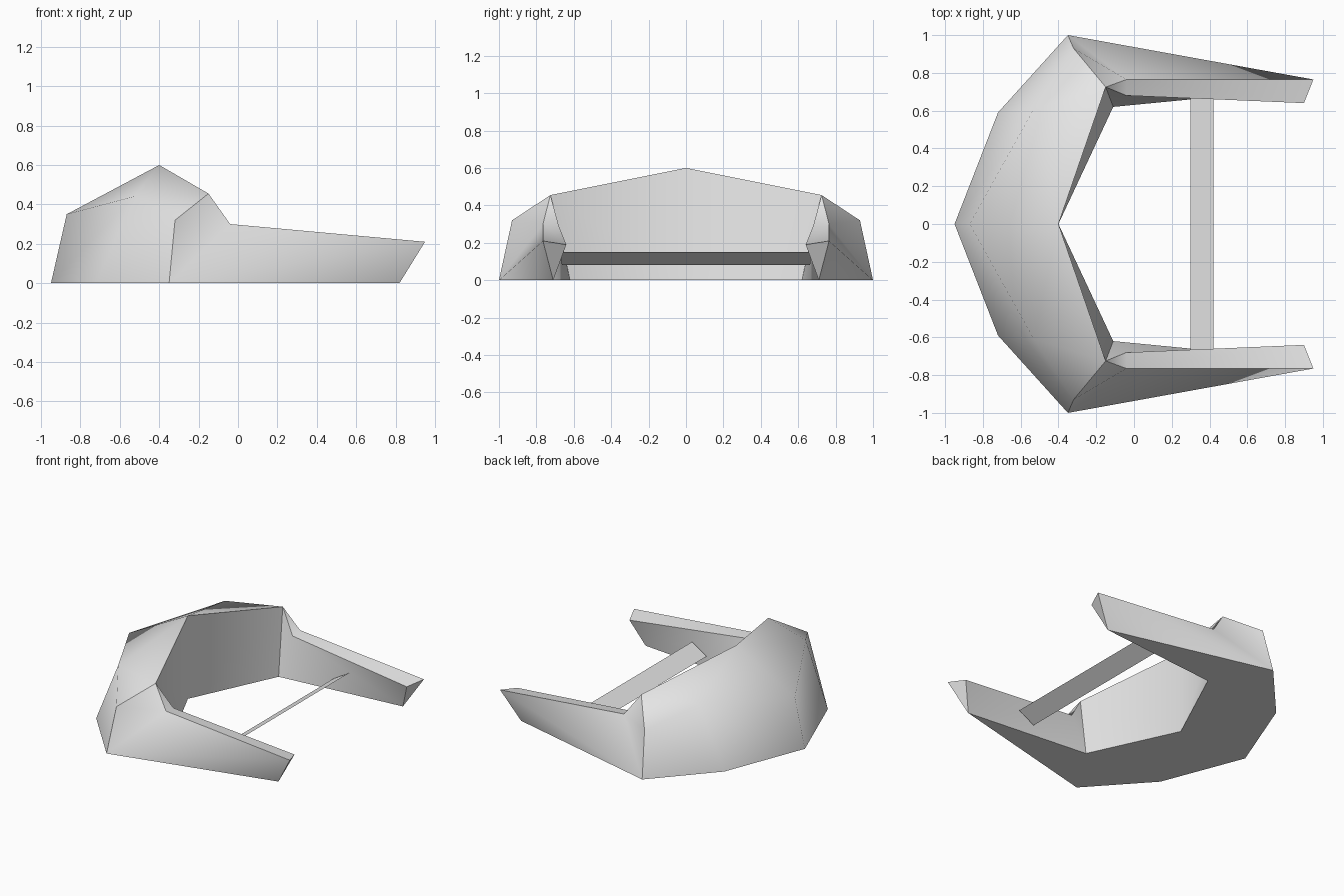
import bpy, bmesh

cube = bpy.data.objects.get("Cube")
if cube:
    bpy.data.objects.remove(cube, do_unlink=True)

grey = bpy.data.materials.new("plain grey")
grey.use_nodes = True
GREY = (0.8, 0.8, 0.8, 1)
grey.diffuse_color = GREY
grey.node_tree.nodes["Principled BSDF"].inputs["Base Color"].default_value = GREY

# Key corners of the +y half
P = {
    "rim_back": (-0.95, 0, 0), "rim_mid": (-0.72, 0.59, 0), "rim_side": (-0.35, 1.0, 0),
    "belt_back": (-0.87, 0, 0.35), "belt_mid": (-0.53, 0.61, 0.44), "belt_side": (-0.32, 0.93, 0.32),
    "crest_back": (-0.40, 0, 0.60), "crest_side": (-0.15, 0.725, 0.455),
    "in_back": (-0.40, 0, 0), "in_side": (-0.11, 0.62, 0),
    "arm_out": (-0.04, 0.765, 0.30), "arm_in": (-0.04, 0.68, 0.29),
    "tip_out": (0.95, 0.765, 0.21), "tip_in": (0.90, 0.64, 0.19), "tip_low": (0.82, 0.71, 0),
}


def build(name, panels):
    """Each panel is a list of faces shaded smoothly together; panel borders are sharp."""
    bm = bmesh.new()
    verts, group = {}, {}
    for i, panel in enumerate(panels):
        for face in panel:
            vs = []
            for key in face.split():
                if key not in verts:
                    verts[key] = bm.verts.new(P[key])
                vs.append(verts[key])
            f = bm.faces.new(vs)
            f.smooth = True
            group[f] = i
    for e in bm.edges:
        if len(e.link_faces) == 2:
            e.smooth = group[e.link_faces[0]] == group[e.link_faces[1]]
    me = bpy.data.meshes.new(name)
    bm.to_mesh(me)
    bm.free()
    me.materials.append(grey)
    ob = bpy.data.objects.new(name, me)
    bpy.context.collection.objects.link(ob)
    mirror = ob.modifiers.new("mirror", "MIRROR")
    mirror.use_axis = (False, True, False)
    mirror.merge_threshold = 0.001
    return ob


# Curved back shell: outer skin, inner wall, underside
build("back_shell", [
    ["rim_back belt_back belt_mid rim_mid",
     "rim_mid belt_mid belt_side rim_side",
     "belt_back crest_back belt_mid",
     "crest_back crest_side belt_mid",
     "belt_mid crest_side belt_side"],
    ["in_back in_side crest_side crest_back"],
    ["rim_back rim_mid rim_side in_side in_back"],
])

# Tapering side arms: outer skin, top, inner wall, tip, underside
build("side_arms", [
    ["rim_side tip_out tip_low",
     "rim_side arm_out tip_out",
     "rim_side belt_side arm_out",
     "belt_side crest_side arm_out"],
    ["crest_side arm_in arm_out", "arm_out arm_in tip_in tip_out"],
    ["crest_side in_side arm_in",
     "in_side tip_low arm_in",
     "tip_low tip_in arm_in"],
    ["tip_low tip_out tip_in"],
    ["rim_side tip_low in_side"],
])

# Thin tilted slat joining the arms
P.update(slat_low=(0.30, 0, 0.08), slat_high=(0.42, 0, 0.15),
         slat_low_end=(0.30, 0.664, 0.08), slat_high_end=(0.42, 0.668, 0.15))
build("cross_slat", [["slat_low slat_high slat_high_end slat_low_end"]])
